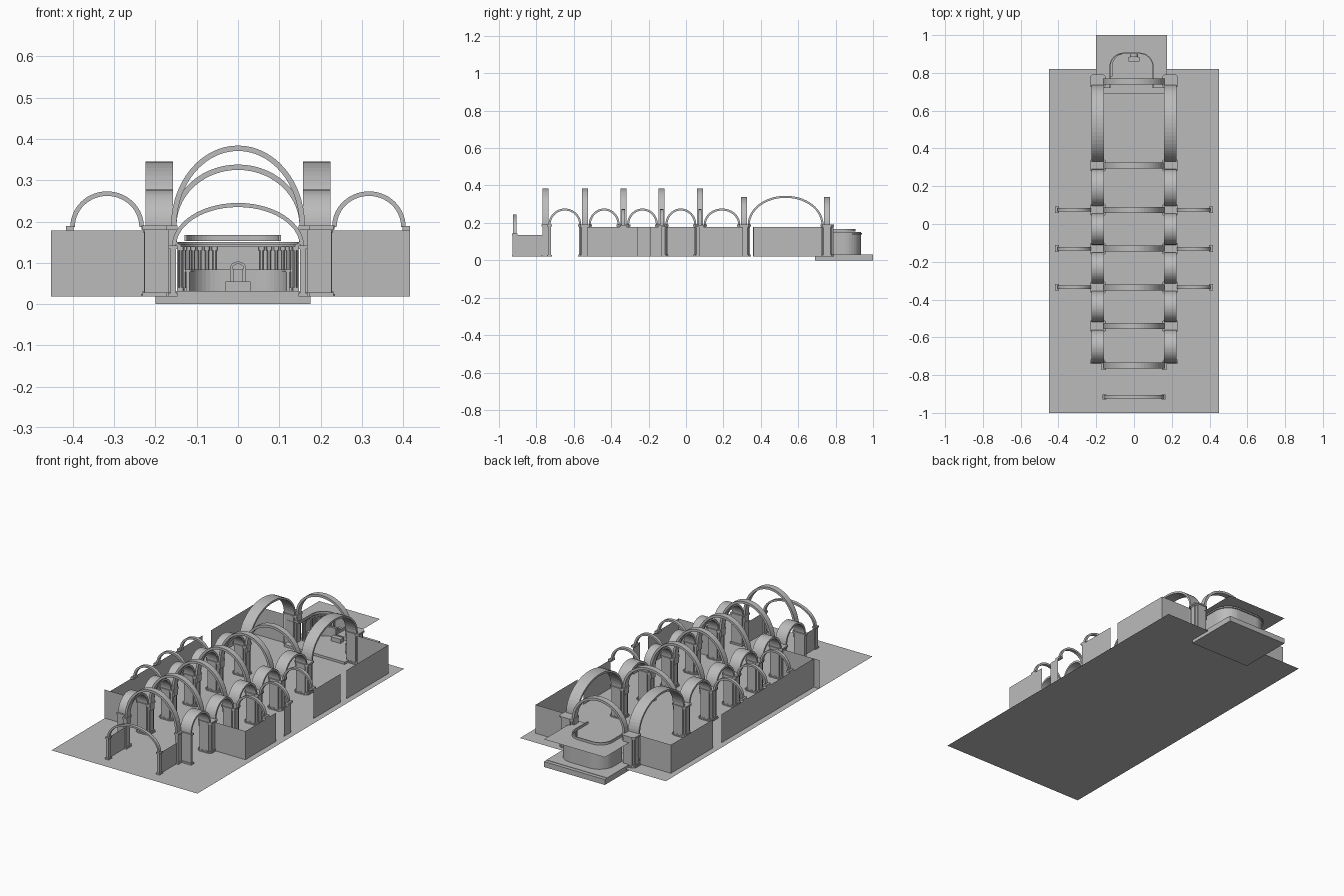
import bpy, bmesh, math

if "Cube" in bpy.data.objects:
    bpy.data.objects.remove(bpy.data.objects["Cube"])

stone = bpy.data.materials.new("grey_stone")
stone.diffuse_color = (0.5, 0.5, 0.5, 1)
stone.use_nodes = True
stone.node_tree.nodes["Principled BSDF"].inputs["Base Color"].default_value = stone.diffuse_color
FLOOR = 0.019
SPRING = 0.19


def finish(bm, name):
    bmesh.ops.recalc_face_normals(bm, faces=bm.faces)
    me = bpy.data.meshes.new(name)
    bm.to_mesh(me)
    bm.free()
    me.materials.append(stone)
    ob = bpy.data.objects.new(name, me)
    bpy.context.collection.objects.link(ob)
    return ob


def add_box(bm, x0, x1, y0, y1, z0, z1):
    vs = bmesh.ops.create_cube(bm, size=1)["verts"]
    for v in vs:
        v.co.x = x0 if v.co.x < 0 else x1
        v.co.y = y0 if v.co.y < 0 else y1
        v.co.z = z0 if v.co.z < 0 else z1


def box(name, *b):
    bm = bmesh.new()
    add_box(bm, *b)
    return finish(bm, name)


def quad(name, pts):
    bm = bmesh.new()
    bm.faces.new([bm.verts.new(p) for p in pts])
    return finish(bm, name)


def wall(name, x0, y0, x1, y1, top=0.178):
    quad(name, [(x0, y0, FLOOR), (x1, y1, FLOOR), (x1, y1, top), (x0, y0, top)])


def add_arch(bm, axis, centre, across, half, rise, width, thick, spring=SPRING, n=28):
    """Half-elliptic ring; axis 'x' spans along x, 'y' spans along y."""
    rows = []
    for i in range(n + 1):
        a = math.pi * i / n
        row = []
        for d, w in ((0, -1), (0, 1), (thick, 1), (thick, -1)):
            s = centre + (half - d) * math.cos(a)
            t = across + w * width / 2
            z = spring + (rise - d) * math.sin(a)
            row.append(bm.verts.new((s, t, z) if axis == "x" else (t, s, z)))
        rows.append(row)
    for r, q in zip(rows, rows[1:]):
        for k in range(4):
            bm.faces.new((r[k], r[(k + 1) % 4], q[(k + 1) % 4], q[k]))
    bm.faces.new(rows[0])
    bm.faces.new(rows[-1])


def arch(name, *a, **k):
    bm = bmesh.new()
    add_arch(bm, *a, **k)
    return finish(bm, name)


def add_prism(bm, cx, cy, rx, ry, z0, z1, chamfer=0.35):
    """Chamfered rectangular shaft."""
    c = chamfer
    prof = [(1, 1 - c), (1 - c, 1), (c - 1, 1), (-1, 1 - c),
            (-1, c - 1), (c - 1, -1), (1 - c, -1), (1, c - 1)]
    lo = [bm.verts.new((cx + px * rx, cy + py * ry, z0)) for px, py in prof]
    hi = [bm.verts.new((cx + px * rx, cy + py * ry, z1)) for px, py in prof]
    for k in range(8):
        j = (k + 1) % 8
        bm.faces.new((lo[k], lo[j], hi[j], hi[k]))
    bm.faces.new(lo)
    bm.faces.new(hi)


# floor
quad("nave_floor", [(-.45, -1, FLOOR), (.45, -1, FLOOR), (.45, .82, FLOOR), (-.45, .82, FLOOR)])

PIERS = [.755, .31, .075, -.13, -.335, -.54]

# piers with base, capital and pilasters
for s in (-1, 1):
    for y in PIERS:
        bm = bmesh.new()
        cx = s * .191
        add_prism(bm, cx, y, .034, .029, FLOOR, .178)
        add_box(bm, cx - .037, cx + .037, y - .015, y + .015, FLOOR, .18)
        add_box(bm, cx - .027, cx + .027, y - .033, y + .033, FLOOR, .18)
        add_prism(bm, cx, y, .044, .037, FLOOR, .025)
        add_prism(bm, cx, y, .040, .034, .025, .031)
        add_prism(bm, cx, y, .039, .033, .174, .181)
        add_prism(bm, cx, y, .043, .037, .181, .190)
        finish(bm, "pier")
    # responds at the entrance end
    bm = bmesh.new()
    for x0, x1, y0, y1 in ((.152, .168, -.768, -.732), (.16, .226, -.737, -.722)):
        xa, xb = sorted((s * x0, s * x1))
        add_box(bm, xa, xb, y0, y1, FLOOR, .182)
        add_box(bm, xa - .005, xb + .005, y0 - .005, y1 + .005, FLOOR, .028)
        add_box(bm, xa - .005, xb + .005, y0 - .005, y1 + .005, .18, .19)
    finish(bm, "entrance_respond")

# nave arches across the centre
for y in [-.75] + PIERS:
    arch("nave_arch", "x", 0, y, .162, .148 if y > .2 else .194, .032, .013)
    for s in (-1, 1):
        xa, xb = sorted((s * .148, s * .162))
        box("nave_arch_impost", xa, xb, y - .018, y + .018, .15, .19)

# arcade arches between piers
ENDS = [-.755] + PIERS[::-1]
for s in (-1, 1):
    for a, b in zip(ENDS, ENDS[1:]):
        half = (b - a) / 2 - .02
        rise = .155 if b - a > .3 else .087
        arch("arcade_arch", "y", (a + b) / 2, s * .191, half, rise, .066, .011)

# aisle arches with wall corbels
for s in (-1, 1):
    for y in (.075, -.13, -.335):
        bm = bmesh.new()
        add_arch(bm, "x", s * .317, y, .089, .086, .018, .011, spring=.187)
        xa, xb = sorted((s * .398, s * .417))
        add_box(bm, xa, xb, y - .018, y + .018, .178, .189)
        finish(bm, "aisle_arch")

# outer walls
for y0, y1 in ((-.53, .285), (.357, .728)):
    wall("left_aisle_wall", -.417, y0, -.417, y1)
for y0, y1 in ((-.53, -.26), (-.19, -.13), (.07, .305), (.36, .728)):
    wall("right_aisle_wall", .417, y0, .417, y1)
wall("left_aisle_front_wall", -.453, -.53, -.226, -.53)
wall("right_aisle_front_wall", .417, -.53, .226, -.53)
for s in (-1, 1):
    wall("transept_back_wall", s * .226, .728, s * .417, .728)

# porch: low arch on two short walls
arch("porch_arch", "x", 0, -.915, .16, .105, .018, .010, spring=.14)
for s in (-1, 1):
    wall("porch_wall", s * .16, -.925, s * .16, -.73, top=.135)
    bm = bmesh.new()
    xa, xb = sorted((s * .15, s * .164))
    add_box(bm, xa, xb, -.927, -.905, FLOOR, .135)
    add_box(bm, xa - .004, xb + .004, -.93, -.902, FLOOR, .027)
    add_box(bm, xa - .004, xb + .004, -.93, -.902, .133, .142)
    finish(bm, "porch_pilaster")

# chancel platform
box("chancel_platform", -.2, .175, .69, 1, 0, .03)
box("platform_step", -.2, .175, .69, .98, .03, .032)


def u_path(cx, half, y0, y1, r, n=10):
    """U-shaped plan, open to the front, with rounded back corners."""
    pts = [(cx + half, y0)]
    for q in range(2):
        ox = cx + (half - r if q == 0 else r - half)
        for i in range(n + 1):
            a = math.pi / 2 * (q + i / n)
            pts.append((ox + r * math.cos(a), y1 - r + r * math.sin(a)))
    return pts + [(cx - half, y0)]


def u_band(name, cx, half, y0, y1, r, thick, z0, z1):
    out = u_path(cx, half, y0, y1, r)
    inn = u_path(cx, half - thick, y0, y1 - thick, r - thick)
    bm = bmesh.new()
    rows = [[bm.verts.new(p) for p in ((*o, z0), (*o, z1), (*i, z1), (*i, z0))]
            for o, i in zip(out, inn)]
    for a, b in zip(rows, rows[1:]):
        for k in range(4):
            bm.faces.new((a[k], a[(k + 1) % 4], b[(k + 1) % 4], b[k]))
    bm.faces.new(rows[0])
    bm.faces.new(rows[-1])
    finish(bm, name)


# apse: wall, plinth, cornices and upper rim
u_band("apse_wall", 0, .148, .775, .935, .09, .004, .032, .15)
u_band("apse_plinth", 0, .125, .78, .912, .08, .008, .032, .078)
u_band("apse_plinth_cap", 0, .128, .78, .915, .08, .014, .078, .084)
u_band("apse_cornice", 0, .154, .775, .942, .094, .016, .138, .146)
u_band("apse_upper_rim", -.013, .117, .72, .907, .075, .006, .153, .167)

# apse colonnade
path = u_path(0, .139, .785, .926, .082, 7)
bm = bmesh.new()
for x, y in path:
    add_prism(bm, x, y, .0045, .0045, .032, .132, .55)
    add_prism(bm, x, y, .007, .007, .032, .04, .2)
    add_prism(bm, x, y, .007, .007, .13, .139, .2)
finish(bm, "apse_columns")

# central altar niche
bm = bmesh.new()
for s in (-1, 1):
    add_box(bm, s * .015 - .004, s * .015 + .004, .885, .9, .032, .085)
add_arch(bm, "x", 0, .892, .02, .018, .014, .006, spring=.085, n=12)
add_box(bm, -.03, .03, .86, .885, .032, .055)
finish(bm, "altar_niche")

# flat sheet around the apse opening
bm = bmesh.new()
hole = u_path(-.013, .115, .72, .905, .075)
outer = []
for x, y in hole:
    dx, dy = x + .0125, y - .80
    if dy <= 0:
        outer.append((.175 if dx > 0 else -.2, .72))
        continue
    t = min(.1875 / max(abs(dx), 1e-6), .2 / dy)
    outer.append((-.0125 + dx * t, .80 + dy * t))
for s in (.175, -.2):  # snap the nearest point to each back corner
    k = min(range(len(outer)), key=lambda i: math.dist(outer[i], (s, 1)))
    outer[k] = (s, 1)
hv = [bm.verts.new((*p, .154)) for p in hole]
ov = [bm.verts.new((*p, .154)) for p in outer]
for k in range(len(hv) - 1):
    bm.faces.new((hv[k], ov[k], ov[k + 1], hv[k + 1]))
finish(bm, "apse_ceiling_sheet")
